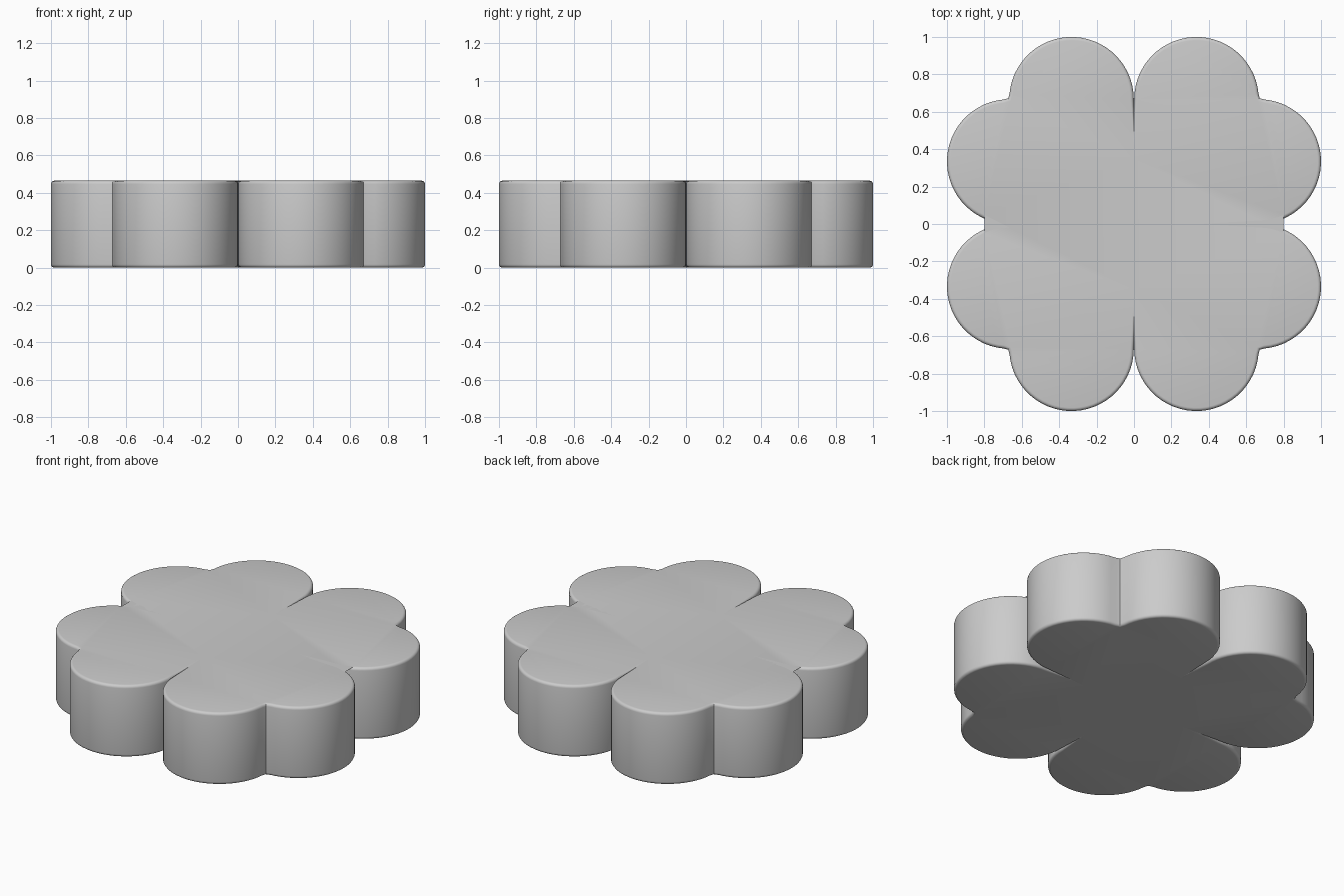
import bpy, bmesh
from math import sin, cos, pi, radians

if "Cube" in bpy.data.objects:
    bpy.data.objects.remove(bpy.data.objects["Cube"])

H = 0.465      # thickness
B = 0.018      # rounded edge size
R = 0.333      # lobe radius
SEG = 28       # steps per lobe
ROUND = 4      # steps in the rounded edge


def arc(cx, cy, r, a0, a1):
    return [(cx + r * cos(radians(a0 + (a1 - a0) * i / SEG)),
             cy + r * sin(radians(a0 + (a1 - a0) * i / SEG))) for i in range(SEG + 1)]


def outline(inset):
    """Four two-lobed leaves, with slits that reach deeper as the edge rounds in."""
    n = 0.672 - 0.7 * inset
    slit = 0.58 - 0.23 * inset / B
    leaf = (arc(0.667, 0.334, R - inset, -90, 85) + [(n, n)]
            + arc(0.334, 0.667, R - inset, 5, 180) + [(0.0, slit)])
    pts = []
    for _ in range(4):
        pts += leaf
        leaf = [(-y, x) for x, y in leaf]
    return pts


# Rounded side profile as (inset, height)
steps = [i / ROUND * pi / 2 for i in range(ROUND + 1)]
profile = [(B * (1 - sin(a)), B * (1 - cos(a))) for a in steps]
profile += [(i, H - z) for i, z in reversed(profile)]

# Clover body: stacked outlines bridged by quads, capped at both ends
bm = bmesh.new()
rings = [[bm.verts.new((x, y, z)) for x, y in outline(i)] for i, z in profile]
count = len(rings[0])
for lo, hi in zip(rings, rings[1:]):
    for k in range(count):
        m = (k + 1) % count
        bm.faces.new((lo[k], lo[m], hi[m], hi[k]))
caps = [bm.faces.new(rings[-1]), bm.faces.new(rings[0][::-1])]
bmesh.ops.triangulate(bm, faces=caps)
mesh = bpy.data.meshes.new("clover_body")
bm.to_mesh(mesh)
bm.free()

body = bpy.data.objects.new("clover_body", mesh)
bpy.context.collection.objects.link(body)
bpy.context.view_layer.objects.active = body
body.select_set(True)
bpy.ops.object.shade_smooth_by_angle(angle=radians(30))
